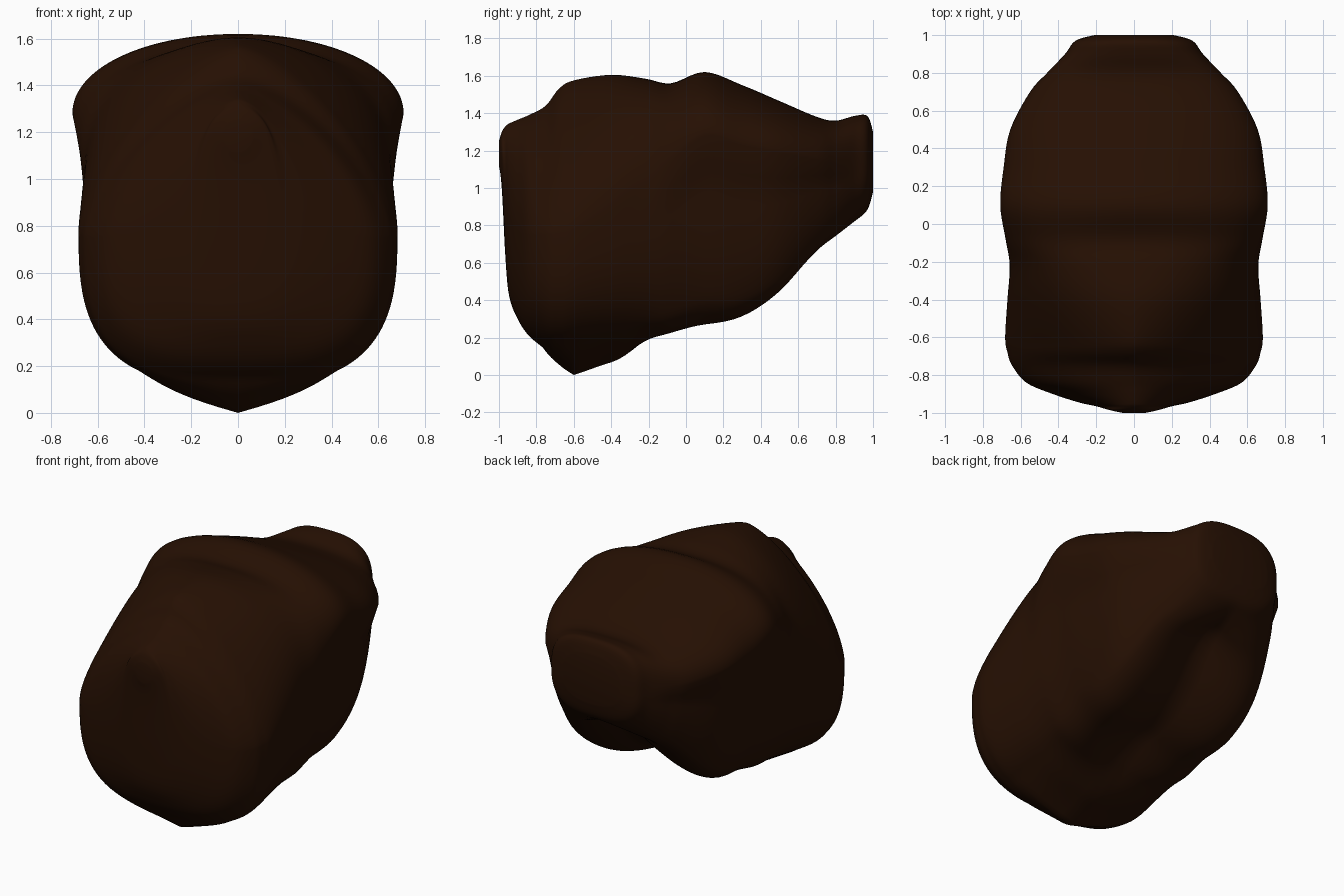
import bpy, bmesh, math

# Cross-sections from front to back:
# y, top z, bottom z, half width, z of widest line, roundness above, roundness below
SECTIONS = [
    (-1.00, 1.25, 1.12, 0.06, 1.19, 2.0, 2.0),
    (-0.985, 1.30, 1.00, 0.13, 1.17, 2.0, 2.0),
    (-0.965, 1.33, 0.62, 0.20, 0.95, 1.9, 2.2),
    (-0.945, 1.345, 0.42, 0.29, 0.85, 1.7, 2.5),
    (-0.90, 1.365, 0.30, 0.43, 0.77, 1.6, 2.7),
    (-0.84, 1.39, 0.21, 0.57, 0.75, 1.55, 2.8),
    (-0.75, 1.44, 0.14, 0.645, 0.75, 1.5, 2.9),
    (-0.68, 1.53, 0.12, 0.67, 0.76, 1.5, 2.9),
    (-0.60, 1.575, 0.12, 0.682, 0.78, 1.55, 2.9),
    (-0.40, 1.605, 0.14, 0.67, 0.88, 1.9, 2.9),
    (-0.22, 1.585, 0.14, 0.658, 1.00, 2.3, 2.9),
    (-0.08, 1.56, 0.11, 0.68, 1.14, 2.5, 2.9),
    (0.10, 1.62, 0.11, 0.708, 1.28, 2.05, 2.9),
    (0.30, 1.55, 0.17, 0.69, 1.23, 2.1, 3.1),
    (0.50, 1.465, 0.32, 0.655, 1.19, 2.2, 3.2),
    (0.70, 1.38, 0.56, 0.55, 1.15, 2.4, 3.0),
    (0.80, 1.36, 0.67, 0.46, 1.13, 2.6, 2.8),
    (0.90, 1.385, 0.79, 0.365, 1.12, 2.8, 2.6),
    (0.97, 1.385, 0.88, 0.31, 1.12, 2.8, 2.6),
    (1.00, 1.30, 0.98, 0.21, 1.12, 2.4, 2.4),
]
STEPS, SEGS = 5, 120


def spline(a, b, c, d, t):
    return 0.5 * (2 * b + (c - a) * t + (2 * a - 5 * b + 4 * c - d) * t * t
                  + (3 * b - a - 3 * c + d) * t ** 3)


def smooth(a, b, v):
    t = max(0.0, min(1.0, (v - a) / (b - a)))
    return t * t * (3 - 2 * t)


def sample():
    n = len(SECTIONS)
    for i in range(n - 1):
        k = [SECTIONS[max(0, min(n - 1, i + j))] for j in (-1, 0, 1, 2)]
        for s in range(STEPS):
            yield [spline(*v, s / STEPS) for v in zip(*k)]
    yield SECTIONS[-1]


def power(v, e):
    return math.copysign(abs(v) ** (2 / e), v)


def ring(bm, y, top, bot, hw, mid, e_top, e_bot):
    # Broad hollow under the back, a keel at the lowest point,
    # and a ledge below the widest line
    hollow = 0.27 * smooth(-0.4, 0.1, y) * (1 - smooth(0.6, 1.0, y))
    keel = 0.12 * max(0, 1 - (abs(y + 0.6) / (0.5 if y > -0.6 else 0.17)))
    ledge = 0.09 * smooth(-0.25, 0.1, y) * (1 - smooth(0.7, 0.95, y))
    verts = []
    for i in range(SEGS):
        a = 2 * math.pi * i / SEGS
        c, s = math.cos(a), math.sin(a)
        e = e_top if s >= 0 else e_bot
        x, h = hw * power(c, e), power(s, e)
        z = mid + (top - mid if s >= 0 else mid - bot) * h
        if s < 0:
            x *= 1 - ledge * smooth(0, 0.25, -h)
            lift = hollow * max(0, 1 - abs(x) / (0.74 * hw))
            lift -= keel * max(0, 1 - abs(x) / 0.42)
            z += lift * min(1, -2 * s)
        verts.append(bm.verts.new((x, y, z)))
    return verts


# Lofted body
bm = bmesh.new()
rings = [ring(bm, *row) for row in sample()]
for r0, r1 in zip(rings, rings[1:]):
    for i in range(SEGS):
        j = (i + 1) % SEGS
        bm.faces.new((r0[i], r0[j], r1[j], r1[i]))
bm.faces.new(rings[0])
bm.faces.new(rings[-1])
bmesh.ops.recalc_face_normals(bm, faces=bm.faces)
for f in bm.faces:
    f.smooth = True
mesh = bpy.data.meshes.new("hair_mass")
bm.to_mesh(mesh)
bm.free()
body = bpy.data.objects.new("hair_mass", mesh)
bpy.context.collection.objects.link(body)

# Dark brown colour
mat = bpy.data.materials.new("dark_brown")
mat.diffuse_color = (0.019, 0.005, 0.0008, 1)
mesh.materials.append(mat)
